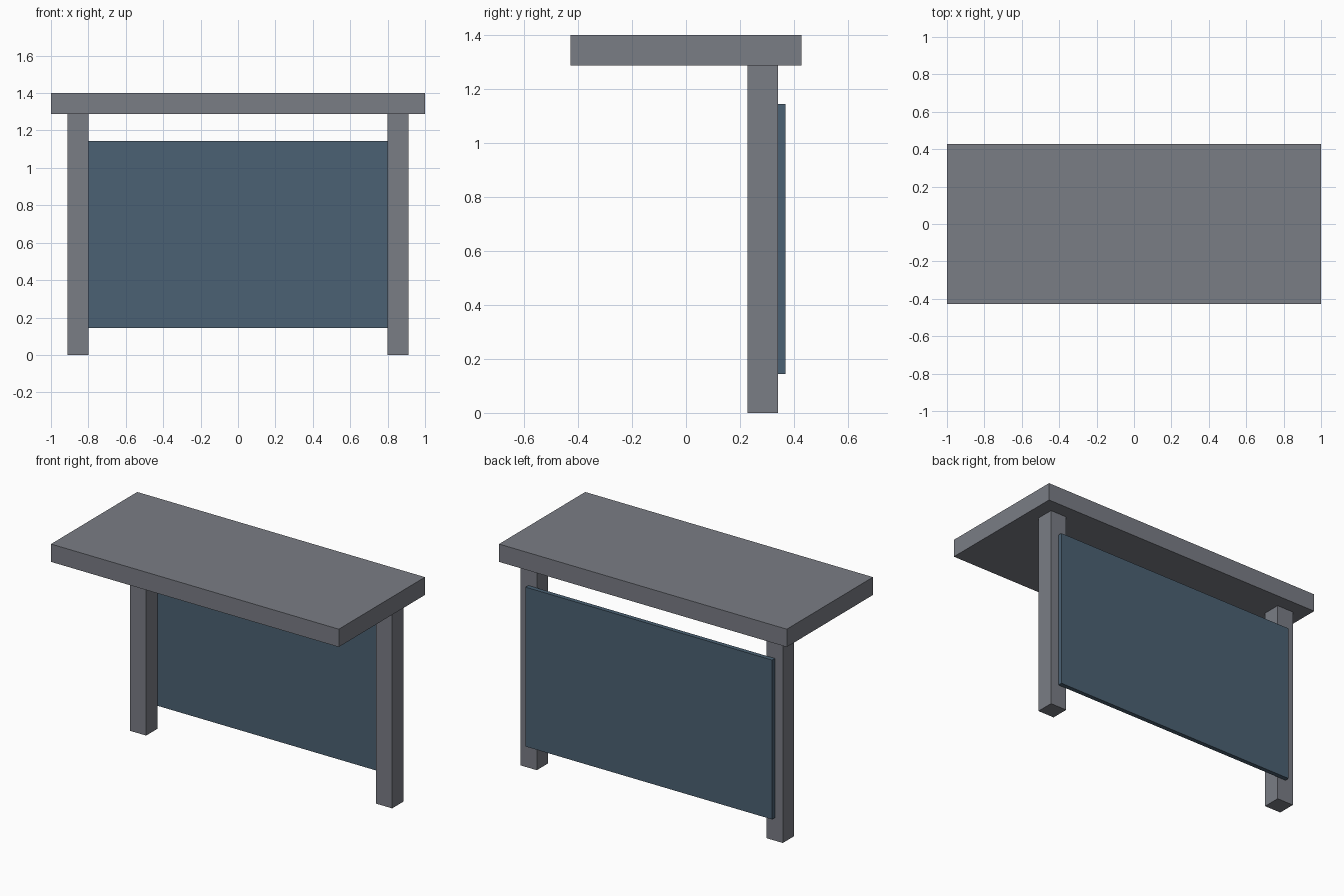
import bpy

if "Cube" in bpy.data.objects:
    bpy.data.objects.remove(bpy.data.objects["Cube"])


def make_material(name, color):
    mat = bpy.data.materials.new(name)
    mat.diffuse_color = (*color, 1.0)
    mat.use_nodes = True
    mat.node_tree.nodes["Principled BSDF"].inputs["Base Color"].default_value = mat.diffuse_color
    return mat


def make_box(name, low, high, mat):
    """Axis-aligned box between two opposite corners."""
    center = [(a + b) / 2 for a, b in zip(low, high)]
    size = [b - a for a, b in zip(low, high)]
    bpy.ops.mesh.primitive_cube_add(size=1, location=center)
    obj = bpy.context.object
    obj.name = name
    obj.scale = size
    bpy.ops.object.transform_apply(location=False, rotation=False, scale=True)
    obj.data.materials.append(mat)
    return obj


grey = make_material("grey metal", (0.195, 0.205, 0.235))
blue = make_material("slate blue", (0.070, 0.120, 0.172))

# Overhanging roof slab
make_box("roof", (-1.0, -0.428, 1.288), (1.0, 0.428, 1.40), grey)

# Two square posts near the back
for side, x in (("left", -0.855), ("right", 0.855)):
    make_box(side + "_post", (x - 0.057, 0.228, 0.0), (x + 0.057, 0.341, 1.288), grey)

# Thin panel fixed to the back of the posts
make_box("back_panel", (-0.857, 0.341, 0.144), (0.857, 0.369, 1.145), blue)
